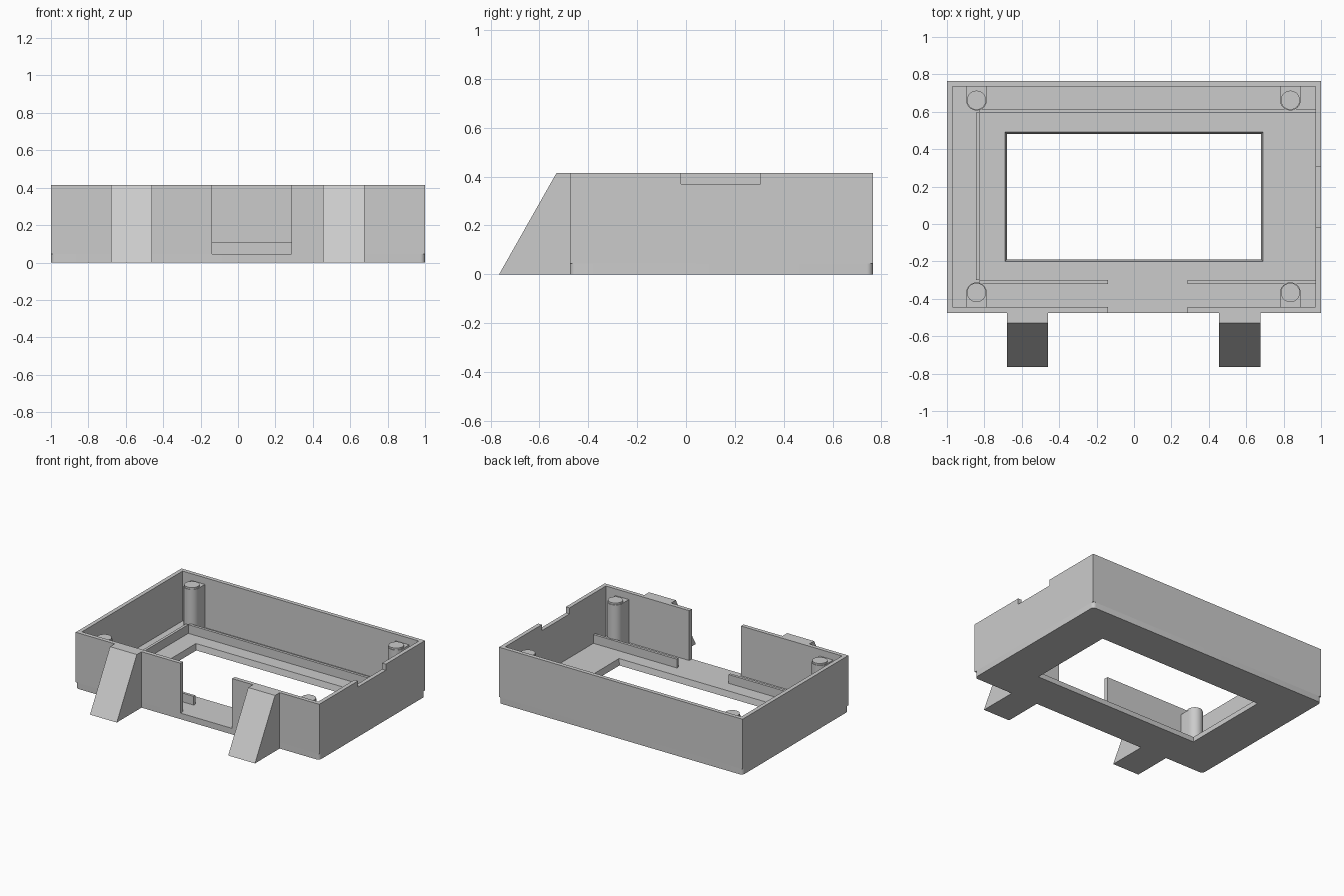
import bpy
import bmesh
from math import sin, cos, pi
from mathutils import Vector

default = bpy.data.objects.get("Cube")
if default:
    bpy.data.objects.remove(default, do_unlink=True)

grey = bpy.data.materials.new("plain_grey")
grey.use_nodes = True
COLOUR = (0.6, 0.6, 0.6, 1)
grey.diffuse_color = COLOUR
grey.node_tree.nodes["Principled BSDF"].inputs["Base Color"].default_value = COLOUR

# Main dimensions
FRONT, BACK, TOP = -0.475, 0.765, 0.415
WALL, FLOOR, RIDGE_TOP = 0.03, 0.045, 0.11
SLOT_L, SLOT_R = -0.14, 0.285


def loft(name, lower, upper):
    """Solid between two matching closed loops of 3D points."""
    bm = bmesh.new()
    a = [bm.verts.new(p) for p in lower]
    b = [bm.verts.new(p) for p in upper]
    bm.faces.new(a)
    bm.faces.new(b)
    for i in range(len(a)):
        j = (i + 1) % len(a)
        bm.faces.new((a[i], a[j], b[j], b[i]))
    bmesh.ops.recalc_face_normals(bm, faces=bm.faces)
    mesh = bpy.data.meshes.new(name)
    bm.to_mesh(mesh)
    bm.free()
    obj = bpy.data.objects.new(name, mesh)
    bpy.context.collection.objects.link(obj)
    mesh.materials.append(grey)
    return obj


def extrude_z(name, outline, z0, z1):
    return loft(name, [(x, y, z0) for x, y in outline],
                [(x, y, z1) for x, y in outline])


def rect(x0, x1, y0, y1):
    return [(x0, y0), (x1, y0), (x1, y1), (x0, y1)]


def box(name, x0, x1, y0, y1, z0, z1):
    return extrude_z(name, rect(x0, x1, y0, y1), z0, z1)


def arc(cx, cy, r, start, end, steps):
    angles = [start + (end - start) * i / steps for i in range(steps + 1)]
    return [(cx + r * cos(t), cy + r * sin(t)) for t in angles]


def cut(obj, cutter):
    """Subtract the cutter and discard it."""
    mod = obj.modifiers.new("cut", "BOOLEAN")
    mod.operation = "DIFFERENCE"
    mod.solver = "EXACT"
    mod.object = cutter
    bpy.context.view_layer.objects.active = obj
    bpy.ops.object.modifier_apply(modifier=mod.name)
    bpy.data.objects.remove(cutter, do_unlink=True)


def smooth(obj):
    bpy.ops.object.select_all(action="DESELECT")
    obj.select_set(True)
    bpy.context.view_layer.objects.active = obj
    bpy.ops.object.shade_smooth_by_angle(angle=pi / 6)


# Outer walls with the cavity, front slot and side notch removed
walls = box("outer_walls", -1, 1, FRONT, BACK, FLOOR, TOP)
cut(walls, box("cavity", -1 + WALL, 1 - WALL, FRONT + WALL, BACK - WALL, -0.1, 1))
cut(walls, box("front_slot", SLOT_L, SLOT_R, FRONT - 0.1, FRONT + 0.1, -0.1, 1))
cut(walls, box("side_notch", 0.9, 1.1, -0.02, 0.305, 0.37, 1))

# Floor plate with rounded corners and a slightly tapered window
R = 0.025
corners = [(1 - R, BACK - R), (R - 1, BACK - R), (R - 1, FRONT + R), (1 - R, FRONT + R)]
outline = []
for i, (cx, cy) in enumerate(corners):
    outline += arc(cx, cy, R, i * pi / 2, (i + 1) * pi / 2, 6)
floor = extrude_z("floor_plate", outline, 0, FLOOR)


def window_loop(grow, z):
    return [Vector((x, y, z)) for x, y in
            rect(-0.68 - grow, 0.68 + grow, -0.19 - grow, 0.482 + grow)]


cut(floor, loft("window", window_loop(-0.01, -FLOOR), window_loop(0.02, 2 * FLOOR)))
smooth(floor)

# Low ridges around the window
box("back_ridge", -0.825, 1 - WALL, 0.595, 0.615, FLOOR, RIDGE_TOP)
box("right_ridge", -0.845, -0.825, -0.3, 0.595, FLOOR, RIDGE_TOP)
box("front_right_ridge", -0.825, SLOT_L, -0.32, -0.3, FLOOR, RIDGE_TOP)
box("front_left_ridge", SLOT_R, 1 - WALL, -0.32, -0.3, FLOOR, RIDGE_TOP)

# Corner posts: round columns joined to the wall by a block
for side, px in (("right", -0.842), ("left", 0.836)):
    for end, py, wall_y in (("front", -0.367, FRONT + WALL), ("back", 0.662, BACK - WALL)):
        turn = 0 if end == "front" else pi
        profile = arc(px, py, 0.055, turn, turn + pi, 16)
        profile += [(profile[-1][0], wall_y), (profile[0][0], wall_y)]
        smooth(extrude_z(f"{end}_{side}_post", profile, FLOOR, 0.365))
        ring = arc(px, py, 0.051, 0, 2 * pi, 32)[:-1]
        smooth(extrude_z(f"{end}_{side}_post_cap", ring, 0.365, 0.378))

# Sloping front feet
foot = [(FRONT, 0), (-0.765, 0), (-0.53, TOP), (FRONT, TOP)]
for side, x0, x1 in (("right", -0.68, -0.46), ("left", 0.455, 0.675)):
    loft(f"{side}_foot", [(x0, y, z) for y, z in foot], [(x1, y, z) for y, z in foot])
